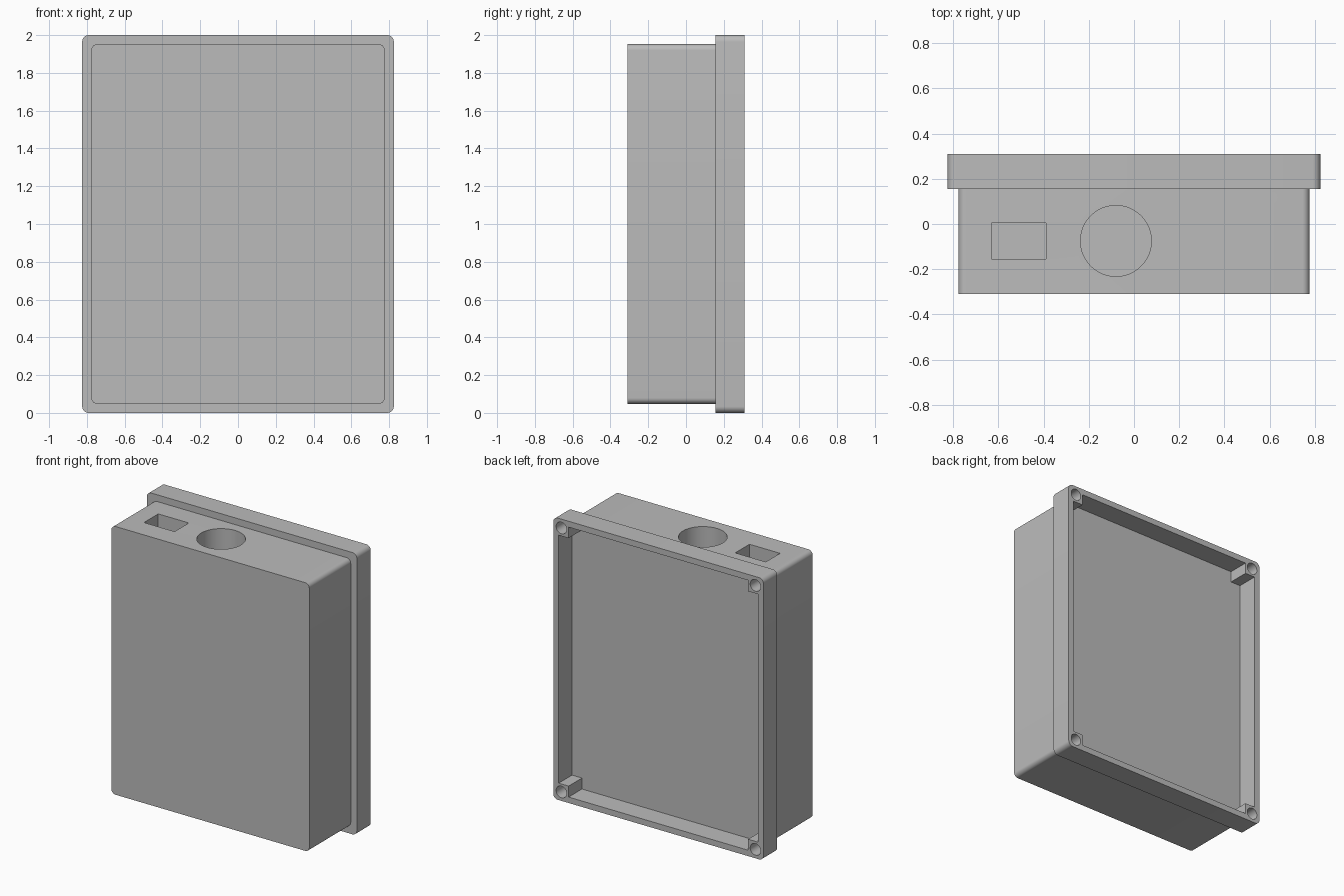
import bpy, bmesh, math
from mathutils import Matrix

old = bpy.data.objects.get("Cube")
if old:
    bpy.data.objects.remove(old, do_unlink=True)

GREY = (0.5, 0.5, 0.5, 1)
grey = bpy.data.materials.new("grey plastic")
grey.use_nodes = True
grey.diffuse_color = GREY
grey.node_tree.nodes["Principled BSDF"].inputs["Base Color"].default_value = GREY


def make_object(name, bm):
    mesh = bpy.data.meshes.new(name)
    bm.normal_update()
    bm.to_mesh(mesh)
    bm.free()
    mesh.materials.append(grey)
    obj = bpy.data.objects.new(name, mesh)
    bpy.context.collection.objects.link(obj)
    return obj


def box(name, lo, hi, radius=0):
    """Box between two corners, with the edges along y rounded."""
    bm = bmesh.new()
    bmesh.ops.create_cube(bm, size=1)
    for v in bm.verts:
        v.co = [l + (c + 0.5) * (h - l) for l, h, c in zip(lo, hi, v.co)]
    if radius:
        edges = [e for e in bm.edges
                 if abs(e.verts[0].co.y - e.verts[1].co.y) > 0.01]
        bmesh.ops.bevel(bm, geom=edges, offset=radius, segments=8,
                        profile=0.5, affect='EDGES')
    return make_object(name, bm)


def cylinder(name, centre, radius, depth, along_y=False):
    bm = bmesh.new()
    bmesh.ops.create_cone(bm, cap_ends=True, segments=48, radius1=radius,
                          radius2=radius, depth=depth)
    turn = Matrix.Rotation(math.pi / 2 if along_y else 0, 4, 'X')
    bmesh.ops.transform(bm, matrix=Matrix.Translation(centre) @ turn, verts=bm.verts)
    return make_object(name, bm)


def cut(target, cutter):
    """Subtract the cutter and discard it."""
    cutter.hide_render = True
    mod = target.modifiers.new("cut", 'BOOLEAN')
    mod.operation = 'DIFFERENCE'
    mod.solver = 'EXACT'
    mod.object = cutter
    bpy.context.view_layer.objects.active = target
    bpy.ops.object.modifier_apply(modifier=mod.name)
    bpy.data.objects.remove(cutter, do_unlink=True)


W, FRONT, STEP, BACK = 0.825, -0.31, 0.155, 0.31
INSET, RIM, POST, SCREW = 0.048, 0.042, 0.12, 0.063

# Main body with a rectangular and a round opening in the top
body = box("enclosure_body", (-W + INSET, FRONT, INSET),
           (W - INSET, STEP, 2 - INSET), 0.032)
cut(body, box("socket_cutter", (-0.63, -0.155, 1.65), (-0.39, 0.005, 2.1)))
cut(body, cylinder("round_cutter", (-0.08, -0.075, 1.875), 0.157, 0.45))

# Back flange: two crossing pockets leave the four corner posts standing
flange = box("back_flange", (-W, STEP, 0), (W, BACK, 2), 0.035)
for a, b in ((RIM, POST), (POST, RIM)):
    cut(flange, box("pocket_cutter", (-W + a, STEP + 0.005, b),
                    (W - a, BACK + 0.1, 2 - b)))

# Screw holes in the corner posts
for x in (-W + SCREW, W - SCREW):
    for z in (SCREW, 2 - SCREW):
        cut(flange, cylinder("screw_cutter", (x, BACK, z), 0.041, 0.26, True))

# Smooth the rounded corners and hole walls, keeping other edges sharp
for obj in (body, flange):
    bpy.ops.object.select_all(action='DESELECT')
    obj.select_set(True)
    bpy.context.view_layer.objects.active = obj
    bpy.ops.object.shade_smooth_by_angle(angle=math.radians(30))
